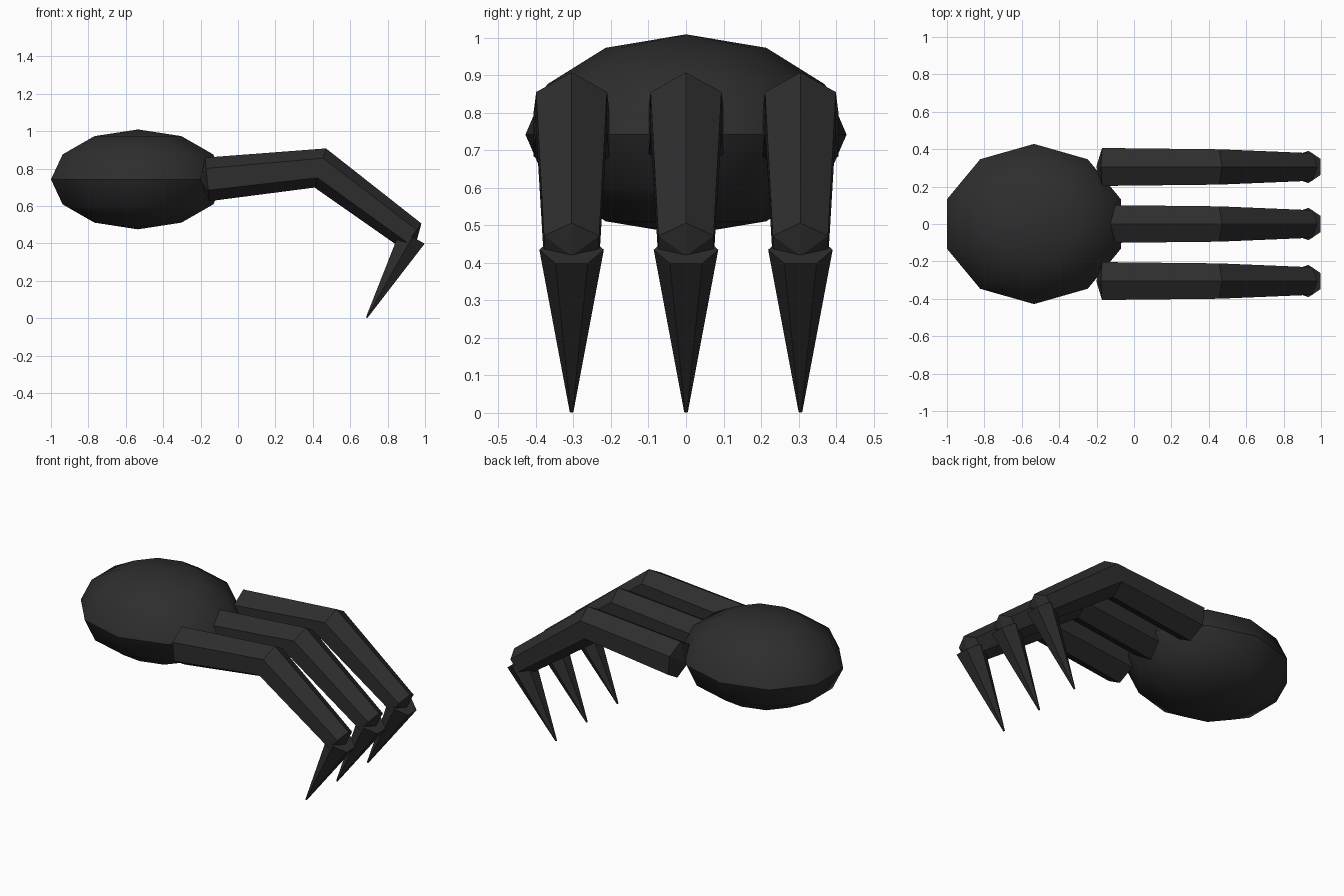
import bpy, bmesh, math
from mathutils import Matrix, Vector

cube = bpy.data.objects.get("Cube")
if cube:
    bpy.data.objects.remove(cube, do_unlink=True)

black = bpy.data.materials.new("charcoal_black")
black.use_nodes = True
colour = (0.027, 0.027, 0.027, 1)
black.diffuse_color = colour
black.node_tree.nodes["Principled BSDF"].inputs["Base Color"].default_value = colour

Y = Vector((0, 1, 0))


def add_object(name, bm):
    bmesh.ops.recalc_face_normals(bm, faces=bm.faces[:])
    mesh = bpy.data.meshes.new(name)
    bm.to_mesh(mesh)
    bm.free()
    mesh.materials.append(black)
    obj = bpy.data.objects.new(name, mesh)
    bpy.context.collection.objects.link(obj)
    return obj


def hexagon(bm, centre, up, radius, turn):
    """Six points around centre, in the plane of up and the y axis."""
    up = Vector((up[0], 0, up[1])).normalized()
    angles = [math.radians(60 * k + turn) for k in range(6)]
    return [bm.verts.new(centre + radius * (up * math.cos(a) + Y * math.sin(a)))
            for a in angles]


def loft(bm, rings):
    for a, b in zip(rings, rings[1:]):
        for k in range(6):
            n = (k + 1) % 6
            bm.faces.new((a[k], a[n], b[n], b[k]))


def point_cap(bm, ring, apex):
    tip = bm.verts.new(apex)
    for k in range(6):
        bm.faces.new((ring[k], ring[(k + 1) % 6], tip))


def finger(name, y):
    bm = bmesh.new()
    base, elbow, end = (Vector((x, y, z)) for x, z in
                        ((-0.165, 0.742), (0.44, 0.803), (0.93, 0.438)))
    first = (elbow - base).normalized()
    second = (end - elbow).normalized()
    rings = [hexagon(bm, base, (-first.z, first.x), 0.117, 0),
             hexagon(bm, elbow, (0.28, 0.96), 0.109, 0),
             hexagon(bm, end, (-second.z, second.x), 0.085, 0)]
    loft(bm, rings)
    # Shallow pointed ends
    point_cap(bm, rings[0], base - first * 0.037)
    point_cap(bm, rings[-1], end + second * 0.033)
    add_object(name, bm)


def claw(name, y):
    bm = bmesh.new()
    root, tip = Vector((0.933, y, 0.435)), Vector((0.688, y, 0.003))
    axis = (root - tip).normalized()
    across = (axis.z, -axis.x)
    rings = [hexagon(bm, root, across, 0.086, 30),
             hexagon(bm, tip, across, 0.005, 30)]
    loft(bm, rings)
    for ring in rings:
        bm.faces.new(ring)
    add_object(name, bm)


# Palm: a flattened ten-sided ball, turned so that a corner points along y
bm = bmesh.new()
bmesh.ops.create_uvsphere(bm, u_segments=10, v_segments=6, radius=1)
rim = max(bm.verts, key=lambda v: v.co.xy.length).co
turn = math.pi / 2 - math.atan2(rim.y, rim.x)
bmesh.ops.rotate(bm, verts=bm.verts[:], cent=(0, 0, 0),
                 matrix=Matrix.Rotation(turn, 3, "Z"))
bmesh.ops.scale(bm, vec=(0.489, 0.428, 0.267), verts=bm.verts[:])
bmesh.ops.translate(bm, vec=(-0.535, 0, 0.742), verts=bm.verts[:])
palm = add_object("palm", bm)
bpy.ops.object.select_all(action="DESELECT")
palm.select_set(True)
bpy.context.view_layer.objects.active = palm
bpy.ops.object.shade_smooth_by_angle(angle=math.radians(40))

# Three bent fingers, each with a claw
for side, y in (("right", -0.305), ("middle", 0), ("left", 0.305)):
    finger(side + "_finger", y)
    claw(side + "_claw", y)
